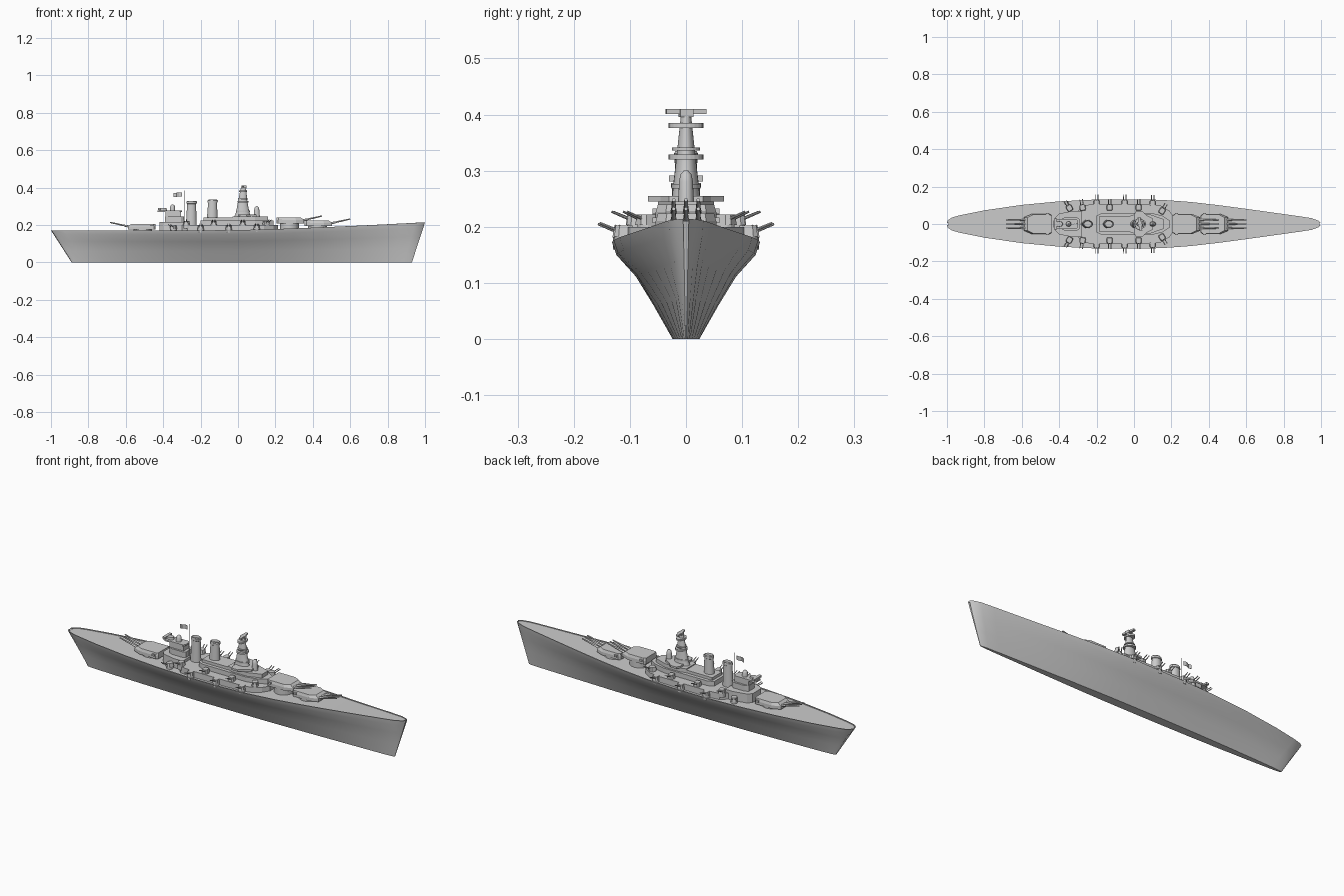
import bpy, bmesh, math
from mathutils import Matrix, Vector

if "Cube" in bpy.data.objects:
    bpy.data.objects.remove(bpy.data.objects["Cube"])

def finish(name, bm, smooth=False):
    bmesh.ops.recalc_face_normals(bm, faces=bm.faces)
    me = bpy.data.meshes.new(name)
    bm.to_mesh(me)
    bm.free()
    ob = bpy.data.objects.new(name, me)
    bpy.context.collection.objects.link(ob)
    if smooth:
        bpy.ops.object.select_all(action='DESELECT')
        ob.select_set(True)
        bpy.context.view_layer.objects.active = ob
        bpy.ops.object.shade_smooth_by_angle(angle=math.radians(30))
    return ob

def loft(bm, rings, M=Matrix()):
    vs = [[bm.verts.new(M @ Vector(p)) for p in r] for r in rings]
    n = len(rings[0])
    for a, b in zip(vs, vs[1:]):
        for i in range(n):
            bm.faces.new((a[i], a[(i + 1) % n], b[(i + 1) % n], b[i]))
    bm.faces.new(vs[0][::-1])
    bm.faces.new(vs[-1])

def sym(half):
    """Mirror a half outline across y = 0."""
    return half + [(x, -y) for x, y in reversed(half)]

def prism(bm, pts, z0, z1, top=1.0, M=Matrix()):
    cx = sum(p[0] for p in pts) / len(pts)
    cy = sum(p[1] for p in pts) / len(pts)
    loft(bm, [[(x, y, z0) for x, y in pts],
              [(cx + (x - cx) * top, cy + (y - cy) * top, z1) for x, y in pts]], M)

def box(bm, x0, x1, y, z0, z1, M=Matrix()):
    prism(bm, [(x0, -y), (x1, -y), (x1, y), (x0, y)], z0, z1, 1, M)

def column(bm, x, y, levels, n=20, M=Matrix()):
    """Stacked elliptical sections: (z, rx, ry, x shift)."""
    ang = [2 * math.pi * i / n for i in range(n)]
    loft(bm, [[(x + s + rx * math.cos(a), y + ry * math.sin(a), z) for a in ang]
              for z, rx, ry, s in levels], M)

def tube(bm, p0, p1, r0, r1, n=10, M=Matrix()):
    p0, p1 = Vector(p0), Vector(p1)
    R = (p1 - p0).to_track_quat('Z', 'Y').to_matrix().to_4x4()
    column(bm, 0, 0, [(0, r0, r0, 0), ((p1 - p0).length, r1, r1, 0)], n, M @ Matrix.Translation(p0) @ R)

# Hull: lofted sections with raised deck rim
half_w = [(-1, .006), (-.995, .02), (-.975, .034), (-.93, .047), (-.8, .073), (-.6, .102), (-.4, .121),
          (-.2, .131), (0, .132), (.15, .129), (.3, .118), (.45, .101), (.6, .081), (.75, .06),
          (.88, .042), (.95, .031), (.985, .018), (1, .005)]
def deck_z(x):
    return .171 + .043 * max(0, (x + .1) / 1.1) ** 1.4
rings = []
for u, w in half_w:
    side = []
    for f, r in [(0, .18), (.35, .44), (.65, .68), (.87, .94), (1, 1)]:
        x0, x1 = -.89 - .11 * f, .93 + .07 * f
        side.append((x0 + (u + 1) / 2 * (x1 - x0), w * r, deck_z(u) * f))
    side += [(u * .992, w * .95, deck_z(u)), (u * .992, w * .95, deck_z(u) - .004)]
    rings.append(side + [(x, -y, z) for x, y, z in reversed(side)])
bm = bmesh.new()
loft(bm, rings)
finish("hull", bm, True)

# Deckhouses, stepped upward
bm = bmesh.new()
prism(bm, sym([(-.31, .06), (-.27, .1), (-.2, .108), (.08, .108), (.14, .1), (.19, .07), (.215, .035)]), .16, .2)
finish("lower_deckhouse", bm)
bm = bmesh.new()
prism(bm, sym([(-.2, .045), (-.17, .06), (.09, .06), (.15, .045), (.19, .02)]), .2, .225)
box(bm, -.185, -.03, .042, .225, .24)
finish("upper_deckhouse", bm)
bm = bmesh.new()
prism(bm, sym([(-.03, .04), (0, .05), (.09, .05), (.16, .025)]), .225, .245)
prism(bm, sym([(0, .05), (.01, .068), (.045, .068), (.07, .045), (.1, .03)]), .245, .255)
finish("bridge_deck", bm)

# Barbettes and triple main turrets: (x, house base z, facing)
for i, (x, z, d) in enumerate([(.425, .193, 1), (.275, .209, 1), (-.51, .175, -1)]):
    M = Matrix.Translation((x, 0, z)) @ Matrix.Rotation(0 if d > 0 else math.pi, 4, 'Z')
    bm = bmesh.new()
    column(bm, 0, 0, [(-.035, .05, .05, 0), (.002, .05, .05, 0)], 28, M)
    loft(bm, [[(a, b, 0) for a, b in sym([(-.07, .045), (-.06, .054), (.035, .054), (.078, .036)])],
              [(a, b, .017) for a, b in sym([(-.07, .045), (-.06, .054), (.035, .054), (.078, .036)])],
              [(a, b, .031) for a, b in sym([(-.068, .043), (-.058, .05), (.03, .05), (.06, .034)])]], M)
    box(bm, -.055, -.04, .06, .014, .024, M)
    finish(f"main_turret_{i + 1}", bm)
    bm = bmesh.new()
    for y in (-.022, 0, .022):
        tube(bm, (.05, y, .012), (.1, y, .022), .0065, .005, 12, M)
        tube(bm, (.1, y, .022), (.175, y, .039), .0045, .0032, 12, M)
    finish(f"main_barrels_{i + 1}", bm, True)

# Twin secondary mounts on both sides: (x, y, base z, angle from +x)
mounts = [(-.2, .113, .178, 90), (-.05, .113, .178, 90), (.1, .11, .18, 90),
          (-.275, .088, .2, 100), (-.13, .088, .2, 90), (.025, .088, .2, 90),
          (-.345, .085, .175, 120), (.15, .07, .2, 60)]
for i, (x, y, z, a) in enumerate(mounts):
    for s, label in ((1, "left"), (-1, "right")):
        M = Matrix.Translation((x, s * y, z)) @ Matrix.Rotation(math.radians(a * s), 4, 'Z')
        bm = bmesh.new()
        column(bm, 0, 0, [(-.018, .017, .017, 0), (.003, .017, .017, 0)], 16, M)
        prism(bm, sym([(-.017, .012), (-.01, .016), (.01, .016), (.018, .01)]), .003, .022, .85, M)
        for g in (-.007, .007):
            tube(bm, (.008, g, .012), (.044, g, .027), .0027, .002, 8, M)
        finish(f"secondary_mount_{label}_{i + 1}", bm)

# Funnels with cap bands
for name, x, z0, z1, rx, ry in [("fore_funnel", -.138, .225, .335, .029, .023),
                                ("aft_funnel", -.25, .195, .328, .029, .022)]:
    bm = bmesh.new()
    column(bm, x, 0, [(z0, rx, ry, 0), (z1 - .016, rx * .82, ry * .82, .002),
                      (z1 - .014, rx * .94, ry * .92, .002), (z1 - .004, rx * .94, ry * .92, .003),
                      (z1, rx * .8, ry * .8, .003), (z1 - .012, rx * .7, ry * .7, .003)], 28)
    finish(name, bm, True)

# Tower mast with platforms and rangefinder
bm = bmesh.new()
column(bm, .025, 0, [(.24, .047, .027, 0), (.265, .036, .024, 0), (.325, .025, .017, 0),
                     (.38, .017, .011, .003), (.4, .013, .009, .004)], 24)
finish("tower", bm, True)
bm = bmesh.new()
for z, rx, ry, h in [(.268, .038, .026, .008), (.32, .03, .031, .009), (.336, .026, .025, .005),
                     (.376, .022, .031, .009)]:
    column(bm, .027, 0, [(z, rx, ry, 0), (z + h, rx, ry, 0)], 24)
finish("tower_platforms", bm)
bm = bmesh.new()
M = Matrix.Translation((.032, 0, 0)) @ Matrix.Rotation(.15, 4, 'Z')
box(bm, -.007, .007, .036, .401, .41, M)
box(bm, -.012, .012, .012, .396, .41, M)
finish("tower_rangefinder", bm)

# Conning tower ahead of the bridge
bm = bmesh.new()
column(bm, .1, 0, [(.24, .017, .014, 0), (.28, .014, .0125, 0), (.293, .011, .01, 0), (.3, .005, .004, 0)], 20)
finish("conning_tower", bm, True)

# Aft superstructure, platform and director
bm = bmesh.new()
prism(bm, sym([(-.42, .035), (-.4, .055), (-.33, .07), (-.28, .07)]), .165, .215)
prism(bm, sym([(-.39, .025), (-.37, .035), (-.305, .035), (-.29, .025)]), .215, .245)
box(bm, -.388, -.305, .025, .245, .272)
finish("aft_superstructure", bm)
bm = bmesh.new()
prism(bm, sym([(-.43, .018), (-.41, .027), (-.31, .027), (-.3, .018)]), .27, .278)
box(bm, -.428, -.412, .03, .281, .291)
column(bm, -.4, 0, [(.278, .02, .015, 0), (.29, .018, .014, 0)], 16)
finish("aft_platform", bm)
bm = bmesh.new()
column(bm, -.35, 0, [(.278, .014, .014, 0), (.298, .013, .013, 0), (.306, .009, .009, 0), (.31, .003, .003, 0)], 20)
finish("aft_director", bm, True)

# Flag pole and waving flag
bm = bmesh.new()
tube(bm, (-.288, 0, .2), (-.288, 0, .385), .0018, .001, 8)
finish("flag_pole", bm, True)
bm = bmesh.new()
loft(bm, [[(x, y + dy, z) for y, z in ((-.0008, .35 + t), (.0008, .35 + t), (.0008, .372 + t), (-.0008, .372 + t))]
          for x, dy, t in ((-.3, 0, .002), (-.315, .003, .002), (-.33, -.003, 0), (-.345, .002, -.002))])
finish("flag", bm)
